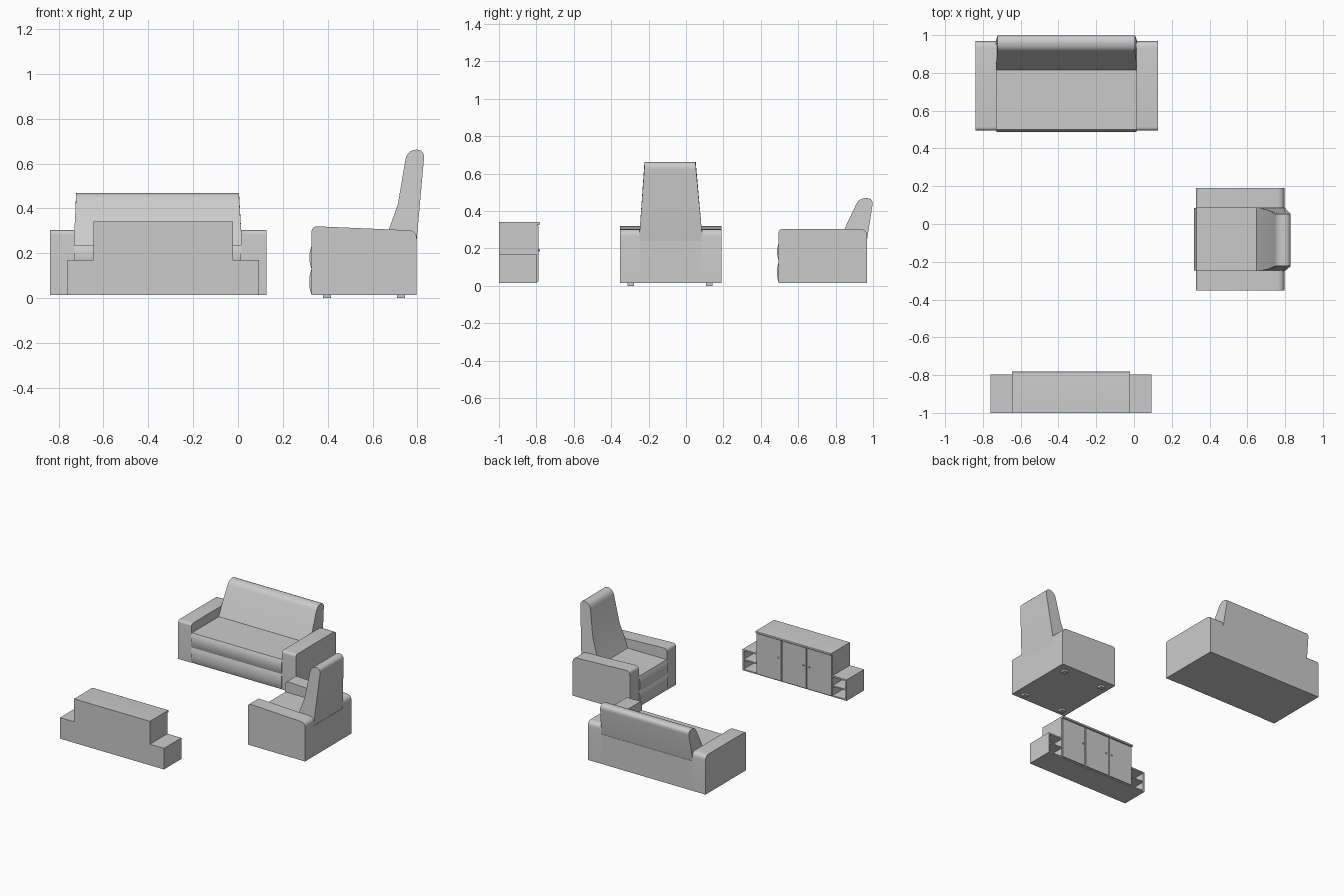
import bpy, bmesh, math
from mathutils import Vector

if "Cube" in bpy.data.objects:
    bpy.data.objects.remove(bpy.data.objects["Cube"])


def finish(name, bm, smooth=True):
    bmesh.ops.recalc_face_normals(bm, faces=bm.faces)
    me = bpy.data.meshes.new(name)
    bm.to_mesh(me)
    bm.free()
    ob = bpy.data.objects.new(name, me)
    bpy.context.collection.objects.link(ob)
    if smooth:
        bpy.ops.object.select_all(action='DESELECT')
        ob.select_set(True)
        bpy.context.view_layer.objects.active = ob
        bpy.ops.object.shade_smooth_by_angle(angle=math.radians(32))
    return ob


def box(name, x0, x1, y0, y1, z0, z1):
    bm = bmesh.new()
    bmesh.ops.create_cube(bm, size=1)
    for v in bm.verts:
        v.co = ((x0 + x1) / 2 + v.co.x * (x1 - x0),
                (y0 + y1) / 2 + v.co.y * (y1 - y0),
                (z0 + z1) / 2 + v.co.z * (z1 - z0))
    return finish(name, bm, False)


def fillet(pts, n=5):
    """Points are (depth, z) or (depth, z, cut) where cut rounds the corner."""
    out = []
    for i, p in enumerate(pts):
        c = Vector(p[:2])
        if len(p) == 2:
            out.append(c)
            continue
        a, b = Vector(pts[i - 1][:2]), Vector(pts[(i + 1) % len(pts)][:2])
        a = c + (a - c).normalized() * p[2]
        b = c + (b - c).normalized() * p[2]
        for k in range(n + 1):
            t = k / n
            out.append(a * (1 - t) ** 2 + c * 2.2 * t * (1 - t) * 0.909 + b * t * t)
    return out


def prism(name, pts, w0, w1, along='x', taper=None):
    """Extrude a depth/height profile; taper = (z0, z1, inset at w0, inset at w1)."""
    bm = bmesh.new()
    rings = []
    for end, w in enumerate((w0, w1)):
        ring = []
        for d, z in fillet(pts):
            ww = w
            if taper:
                t = min(1, max(0, (z - taper[0]) / (taper[1] - taper[0])))
                ww += t * taper[2 + end] * (1, -1)[end]
            ring.append(bm.verts.new((ww, d, z) if along == 'x' else (d, ww, z)))
        rings.append(ring)
    a, b = rings
    bm.faces.new(a)
    bm.faces.new(b)
    for i in range(len(a)):
        j = (i + 1) % len(a)
        bm.faces.new((a[i], a[j], b[j], b[i]))
    return finish(name, bm)


def seat_profile(front, back, top):
    # two soft bulges down the front of the seat
    wave = [(.014, top), (.006, .218), (.001, .195), (.001, .175), (.004, .152), (.011, .13),
            (.004, .108), (.001, .085), (.001, .06), (.004, .035), (.012, .015)]
    return [(front + d, z) for d, z in wave] + [(back, .015), (back, top)]


# Sofa, facing -y
sofa_arm = [(.495, .015), (.495, .303, .02), (.968, .303, .036), (.968, .015)]
prism("sofa_arm_left", sofa_arm, -.838, -.728)
prism("sofa_arm_right", sofa_arm, .014, .128)
prism("sofa_seat", seat_profile(.486, .968, .235), -.728, .014)
sofa_back = [(.815, .235), (.925, .468, .035), (1.003, .470, .04), (.968, .246), (.96, .2), (.83, .2)]
prism("sofa_back", sofa_back, -.733, .018, taper=(.235, .45, .011, .013))

# Armchair, facing -x
chair_arm = [(.328, .015), (.328, .321, .028), (.797, .301, .038), (.797, .015)]
prism("armchair_arm_near", chair_arm, -.353, -.246, 'y')
prism("armchair_arm_far", chair_arm, .084, .19, 'y')
prism("armchair_seat", seat_profile(.317, .797, .24), -.246, .084, 'y')
chair_back = [(.648, .235), (.713, .419), (.754, .661, .045), (.833, .664, .042),
              (.797, .262), (.79, .2), (.66, .2)]
prism("armchair_back", chair_back, -.252, .09, 'y', taper=(.235, .64, .03, .038))
for i, x in enumerate((.397, .727)):
    for j, y in enumerate((-.295, .125)):
        box(f"armchair_foot_{i}{j}", x - .018, x + .018, y - .018, y + .018, 0, .016)

# Cabinet, doors facing +y
L, R, BACK, FRONT = -.645, -.022, -1.0, -.797
box("cabinet_body", L, R, BACK, FRONT, .015, .328)
top = [(BACK, .326), (-.781, .326, .005), (-.781, .341, .005), (BACK, .341)]
prism("cabinet_top", top, L, R)
w = (R - L) / 3
for i, knob_side in enumerate((1, -1, -1)):
    x0, x1 = L + i * w + .004, L + (i + 1) * w - .004
    box(f"cabinet_door_{i}", x0, x1, FRONT - .004, -.789, .022, .322)
    kx = x1 - .02 if knob_side > 0 else x0 + .02
    bm = bmesh.new()
    bmesh.ops.create_uvsphere(bm, u_segments=12, v_segments=8, radius=.006)
    bmesh.ops.translate(bm, verts=bm.verts, vec=(kx, -.787, .19))
    finish(f"cabinet_knob_{i}", bm)

# Open shelf wings either side
for side, x0, x1 in (("left", -.76, L), ("right", R, .093)):
    t = .01
    box(f"wing_{side}_base", x0, x1, BACK, -.796, .015, .025)
    box(f"wing_{side}_top", x0, x1, BACK, -.796, .160, .171)
    box(f"wing_{side}_back", x0, x1, BACK, BACK + t, .025, .160)
    box(f"wing_{side}_shelf", x0, x1, BACK + t, -.798, .089, .098)
    e = x0 if side == "left" else x1 - t
    box(f"wing_{side}_end", e, e + t, BACK, -.796, .025, .160)
